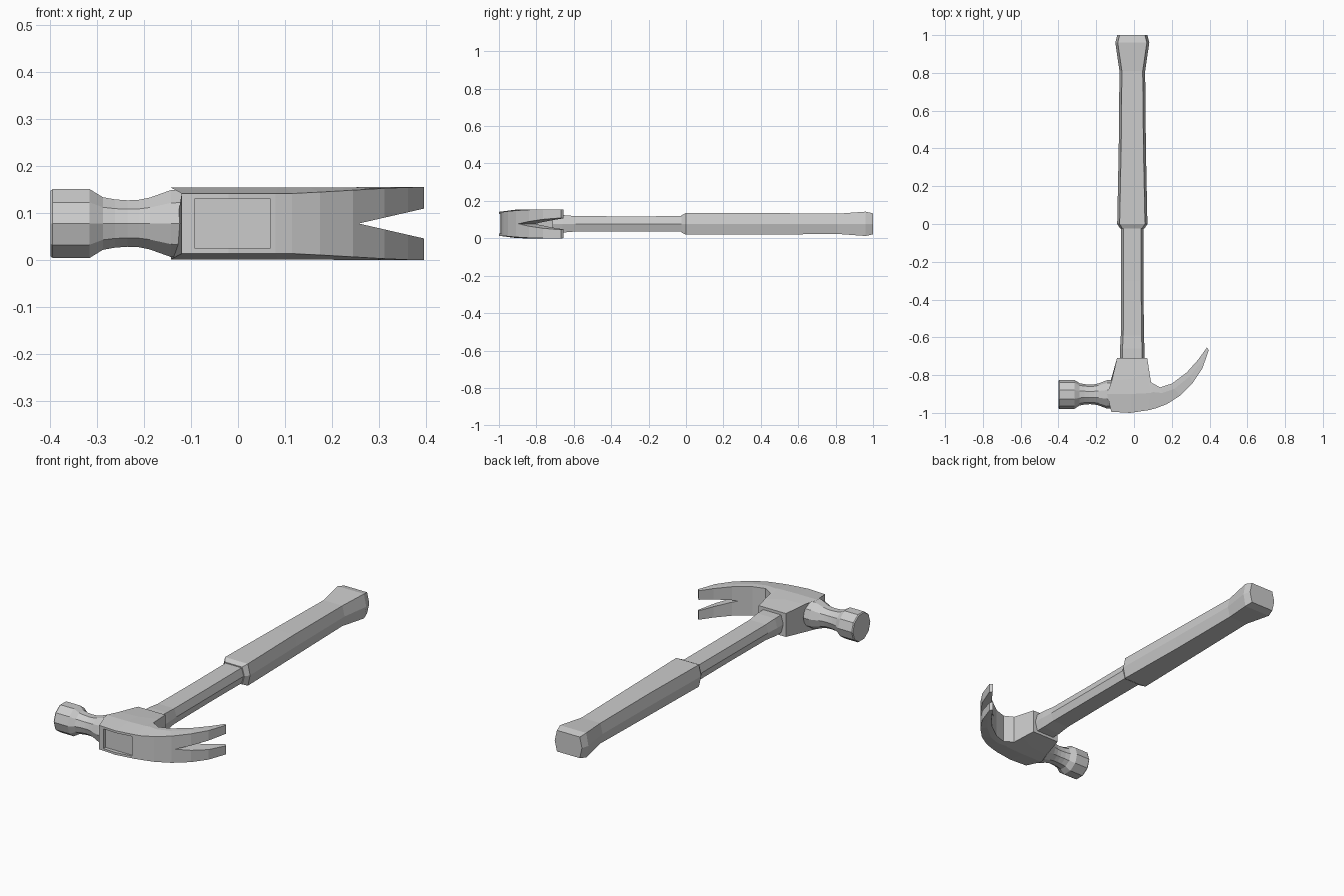
import bpy, bmesh, math

CZ = 0.0775   # mid height of the whole tool


def loft(name, rings):
    """Skin a list of equal-length point rings and cap both ends."""
    bm = bmesh.new()
    vs = [[bm.verts.new(p) for p in r] for r in rings]
    n = len(rings[0])
    for a, b in zip(vs, vs[1:]):
        for i in range(n):
            j = (i + 1) % n
            bm.faces.new((a[i], a[j], b[j], b[i]))
    bm.faces.new(vs[0])
    bm.faces.new(vs[-1])
    bmesh.ops.recalc_face_normals(bm, faces=bm.faces)
    me = bpy.data.meshes.new(name)
    bm.to_mesh(me)
    bm.free()
    ob = bpy.data.objects.new(name, me)
    bpy.context.collection.objects.link(ob)
    return ob


def cut(target, cutter):
    mod = target.modifiers.new("cut", 'BOOLEAN')
    mod.operation = 'DIFFERENCE'
    mod.solver = 'EXACT'
    mod.object = cutter
    bpy.context.view_layer.objects.active = target
    bpy.ops.object.modifier_apply(modifier=mod.name)
    bpy.data.objects.remove(cutter)


def hexagon(y, hx, hz, inset=0.013, cx=-0.009):
    w = hx - inset
    pts = [(w, hz), (hx, 0), (w, -hz), (-w, -hz), (-hx, 0), (-w, hz)]
    return [(cx + x, y, CZ + z) for x, z in pts]


# Handle: six-sided shaft and thicker grip with flared butt
loft("shaft", [hexagon(*s) for s in [
    (-0.78, 0.066, 0.048), (-0.66, 0.065, 0.047), (-0.59, 0.061, 0.041),
    (-0.30, 0.060, 0.040), (0.02, 0.060, 0.041)]])
loft("grip", [hexagon(*s) for s in [
    (-0.025, 0.064, 0.046), (0.0, 0.080, 0.058), (0.40, 0.072, 0.058),
    (0.81, 0.068, 0.054), (0.96, 0.090, 0.065), (1.0, 0.080, 0.056)]])

# Head body and claw: sections of back, middle, ridge, front points (x, y, half height)
sections = [
    [(-.090, -.71, .062), (-.118, -.83, .073), (-.143, -.90, .0765), (-.120, -.994, .064)],
    [(-.010, -.71, .062), (-.010, -.82, .073), (-.015, -.90, .0770), (-.020, -1.00, .064)],
    [(.070, -.71, .062), (.080, -.78, .069), (.085, -.895, .0770), (.080, -.985, .064)],
    [(.090, -.838, .074), (.092, -.855, .075), (.100, -.89, .0770), (.115, -.976, .064)],
    [(.138, -.865, .075), (.142, -.875, .076), (.150, -.895, .0770), (.175, -.953, .067)],
    [(.200, -.845, .076), (.205, -.855, .077), (.213, -.873, .0772), (.245, -.908, .071)],
    [(.280, -.785, .077), (.285, -.793, .077), (.293, -.808, .0774), (.312, -.840, .075)],
    [(.340, -.718, .077), (.343, -.726, .077), (.350, -.740, .0774), (.362, -.765, .0772)],
    [(.385, -.655, .077), (.388, -.658, .077), (.392, -.662, .0775), (.396, -.668, .0775)],
]
rings = []
for s in sections:
    rings.append([(x, y, CZ + h) for x, y, h in s] +
                 [(x, y, CZ - h) for x, y, h in reversed(s)])
head = loft("head_and_claw", rings)

# V-shaped nail slot through the claw
vee = [(0.257, 0), (0.48, 0.051), (0.48, -0.051)]
cut(head, loft("slot_cutter", [[(x, y, CZ + z) for x, z in vee] for y in (-1.1, -0.5)]))

# Shallow rectangular recess where the handle shows through the head
rect = [(-0.093, -0.052), (0.069, -0.052), (0.069, 0.052), (-0.093, 0.052)]
cut(head, loft("recess_cutter", [[(x, y, CZ + z) for x, z in rect] for y in (-1.1, -0.979)]))

# Striking poll: ten-sided turned profile along x
profile = [(-.40, .073), (-.395, .077), (-.316, .077), (-.288, .059), (-.262, .054),
           (-.235, .052), (-.212, .053), (-.188, .058), (-.143, .075), (-.11, .076)]
loft("striking_poll", [[(x, -0.902 + r * math.cos(math.tau * i / 10),
                         CZ + r * math.sin(math.tau * i / 10)) for i in range(10)]
                       for x, r in profile])
